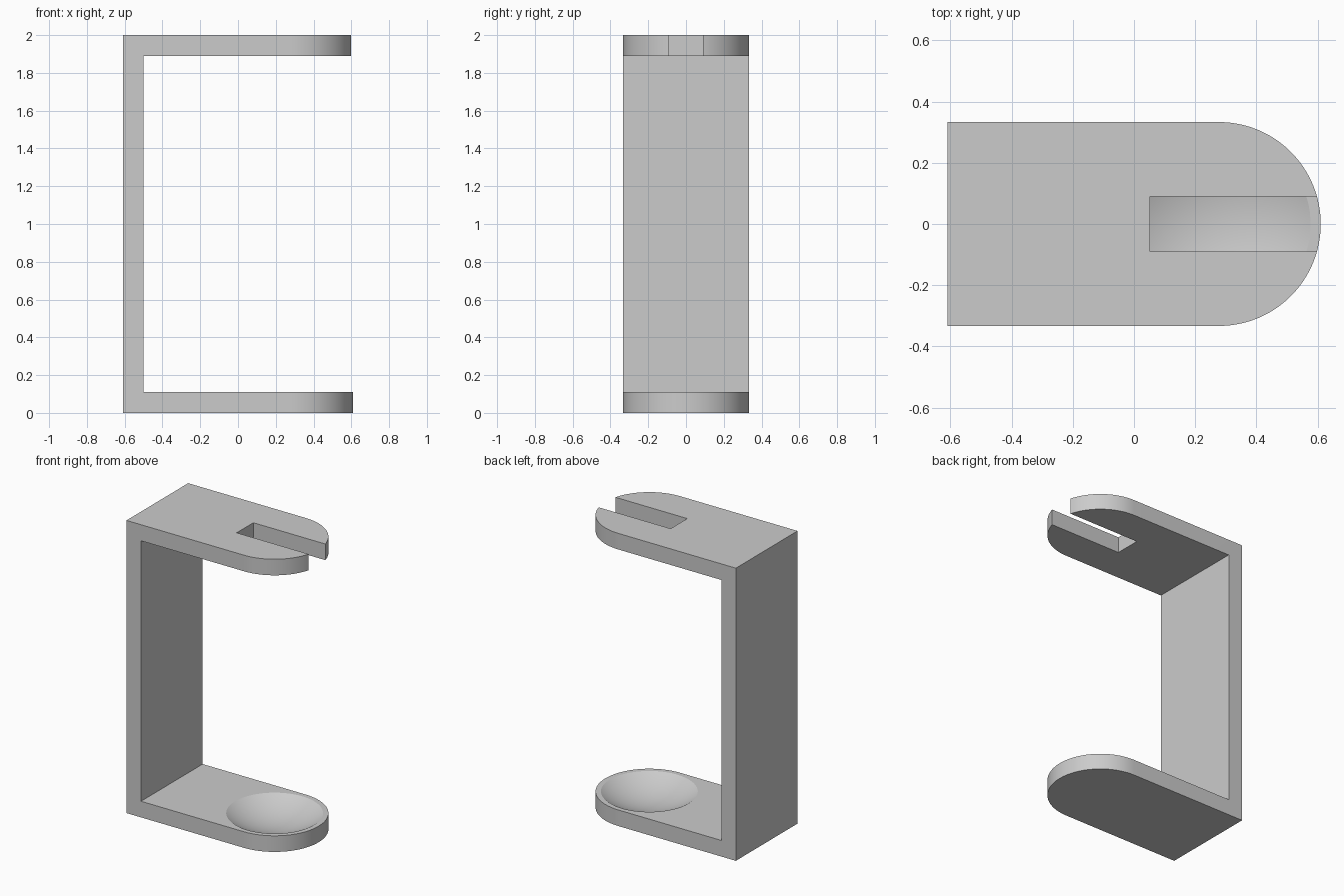
import bpy
import bmesh
from math import pi, sin, cos

if "Cube" in bpy.data.objects:
    bpy.data.objects.remove(bpy.data.objects["Cube"], do_unlink=True)

END, HALF, HEIGHT, THICK = 0.61, 0.333, 2.0, 0.11
ARC_X = END - HALF
DISH_R, DISH_DEPTH = 0.30, 0.085
SLOT_X, SLOT_HALF = 0.053, 0.09

grey = bpy.data.materials.new("light grey")
grey.use_nodes = True
colour = (0.6, 0.6, 0.6, 1)
grey.diffuse_color = colour
grey.node_tree.nodes["Principled BSDF"].inputs["Base Color"].default_value = colour


def make_object(name, bm):
    bmesh.ops.recalc_face_normals(bm, faces=bm.faces)
    mesh = bpy.data.meshes.new(name)
    bm.to_mesh(mesh)
    bm.free()
    mesh.materials.append(grey)
    obj = bpy.data.objects.new(name, mesh)
    bpy.context.collection.objects.link(obj)
    return obj


def prism(name, outline, direction):
    """Extrude a closed outline along a direction."""
    bm = bmesh.new()
    face = bm.faces.new([bm.verts.new(p) for p in outline])
    moved = bmesh.ops.extrude_face_region(bm, geom=[face])["geom"]
    verts = [v for v in moved if isinstance(v, bmesh.types.BMVert)]
    bmesh.ops.translate(bm, verts=verts, vec=direction)
    return make_object(name, bm)


def boolean(target, cutter, operation):
    bpy.context.view_layer.objects.active = target
    mod = target.modifiers.new(operation.lower(), "BOOLEAN")
    mod.operation, mod.object, mod.solver = operation, cutter, "EXACT"
    bpy.ops.object.modifier_apply(modifier=mod.name)
    bpy.data.objects.remove(cutter, do_unlink=True)


# C-shaped side profile, extruded across the width
inner = THICK - END
profile = [(-END, 0), (END, 0), (END, THICK), (inner, THICK),
           (inner, HEIGHT - THICK), (END, HEIGHT - THICK), (END, HEIGHT), (-END, HEIGHT)]
bracket = prism("bracket", [(x, -HALF, z) for x, z in profile], (0, 2 * HALF, 0))

# Rounded ends of both arms
STEPS = 64
angles = [-pi / 2 + pi * i / STEPS for i in range(STEPS + 1)]
plan = [(ARC_X + HALF * cos(a), HALF * sin(a)) for a in angles]
plan += [(-1, HALF), (-1, -HALF)]
# slightly oversized behind and above so that only the ends are trimmed
rounding = prism("rounding", [(x, y, -1) for x, y in plan], (0, 0, HEIGHT + 2))
boolean(bracket, rounding, "INTERSECT")

# Open slot in the upper arm
corners = [(SLOT_X, -SLOT_HALF), (1, -SLOT_HALF), (1, SLOT_HALF), (SLOT_X, SLOT_HALF)]
slot = prism("slot", [(x, y, 1.5) for x, y in corners], (0, 0, 1))
boolean(bracket, slot, "DIFFERENCE")

# Shallow spherical dish in the lower arm
radius = (DISH_R ** 2 + DISH_DEPTH ** 2) / (2 * DISH_DEPTH)
bm = bmesh.new()
bmesh.ops.create_uvsphere(bm, u_segments=96, v_segments=96, radius=radius)
bmesh.ops.translate(bm, verts=bm.verts, vec=(ARC_X, 0, THICK - DISH_DEPTH + radius))
dish = make_object("dish", bm)
boolean(bracket, dish, "DIFFERENCE")

# Smooth curved surfaces with sharp edges
bpy.ops.object.select_all(action="DESELECT")
bracket.select_set(True)
bpy.context.view_layer.objects.active = bracket
bpy.ops.object.shade_smooth_by_angle(angle=pi / 9)
